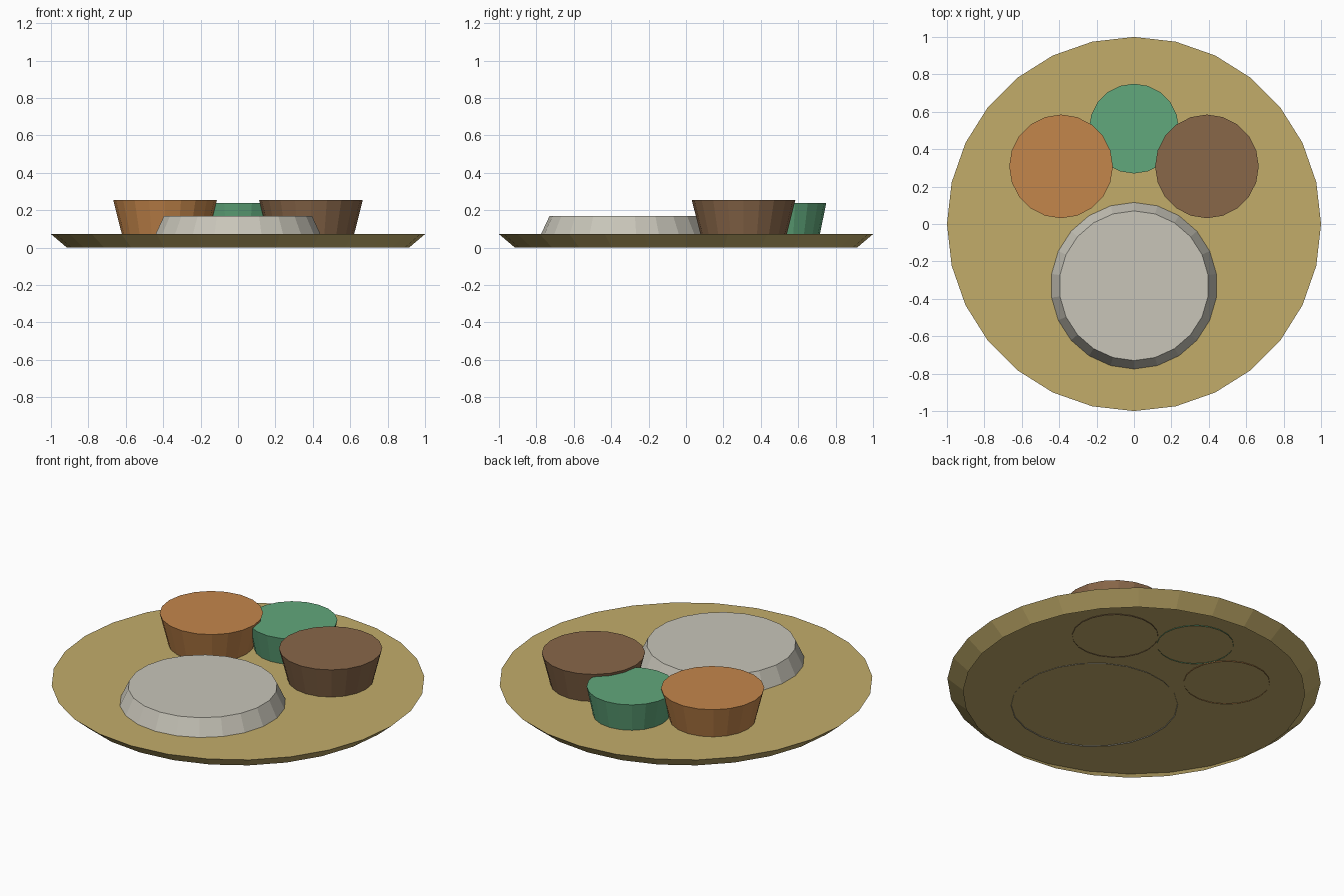
import bpy
import bmesh

cube = bpy.data.objects.get("Cube")
if cube:
    bpy.data.objects.remove(cube, do_unlink=True)


def material(name, rgb):
    """Flat material from 0-255 display colour, stored as linear."""
    linear = [((c / 255 + 0.055) / 1.055) ** 2.4 for c in rgb]
    mat = bpy.data.materials.new(name)
    mat.use_nodes = True
    mat.diffuse_color = (*linear, 1)
    mat.node_tree.nodes["Principled BSDF"].inputs["Base Color"].default_value = (*linear, 1)
    return mat


def tapered_dish(name, mat, sides, centre, base_radius, top_radius, bottom, top):
    """Flat-shaded tapered wall with a closed top and an open underside."""
    bm = bmesh.new()
    bmesh.ops.create_cone(bm, cap_ends=True, segments=sides, radius1=base_radius,
                          radius2=top_radius, depth=top - bottom)
    underside = [f for f in bm.faces if f.normal.z < -0.99]
    bmesh.ops.delete(bm, geom=underside, context="FACES")
    mesh = bpy.data.meshes.new(name)
    bm.to_mesh(mesh)
    bm.free()
    mesh.materials.append(mat)
    obj = bpy.data.objects.new(name, mesh)
    obj.location = (*centre, (top + bottom) / 2)
    bpy.context.collection.objects.link(obj)
    return obj


brass = material("brass", (194, 172, 106))
rice = material("rice white", (200, 197, 185))
orange = material("orange curry", (196, 134, 75))
green = material("green chutney", (97, 168, 124))
brown = material("brown stew", (137, 103, 73))

# Serving plate
PLATE_TOP = 0.072
tapered_dish("plate", brass, 28, (0, 0), 0.915, 1.0, 0, PLATE_TOP)

# Mound and bowls, each sunk a hair into the plate
SUNK = PLATE_TOP - 0.004
tapered_dish("rice_mound", rice, 22, (0, -0.33), 0.447, 0.4, SUNK, 0.168)
tapered_dish("back_bowl", green, 20, (0, 0.51), 0.205, 0.24, SUNK, 0.238)
for name, mat, side in (("left_bowl", brown, 1), ("right_bowl", orange, -1)):
    tapered_dish(name, mat, 20, (side * 0.39, 0.308), 0.23, 0.277, SUNK, 0.254)
